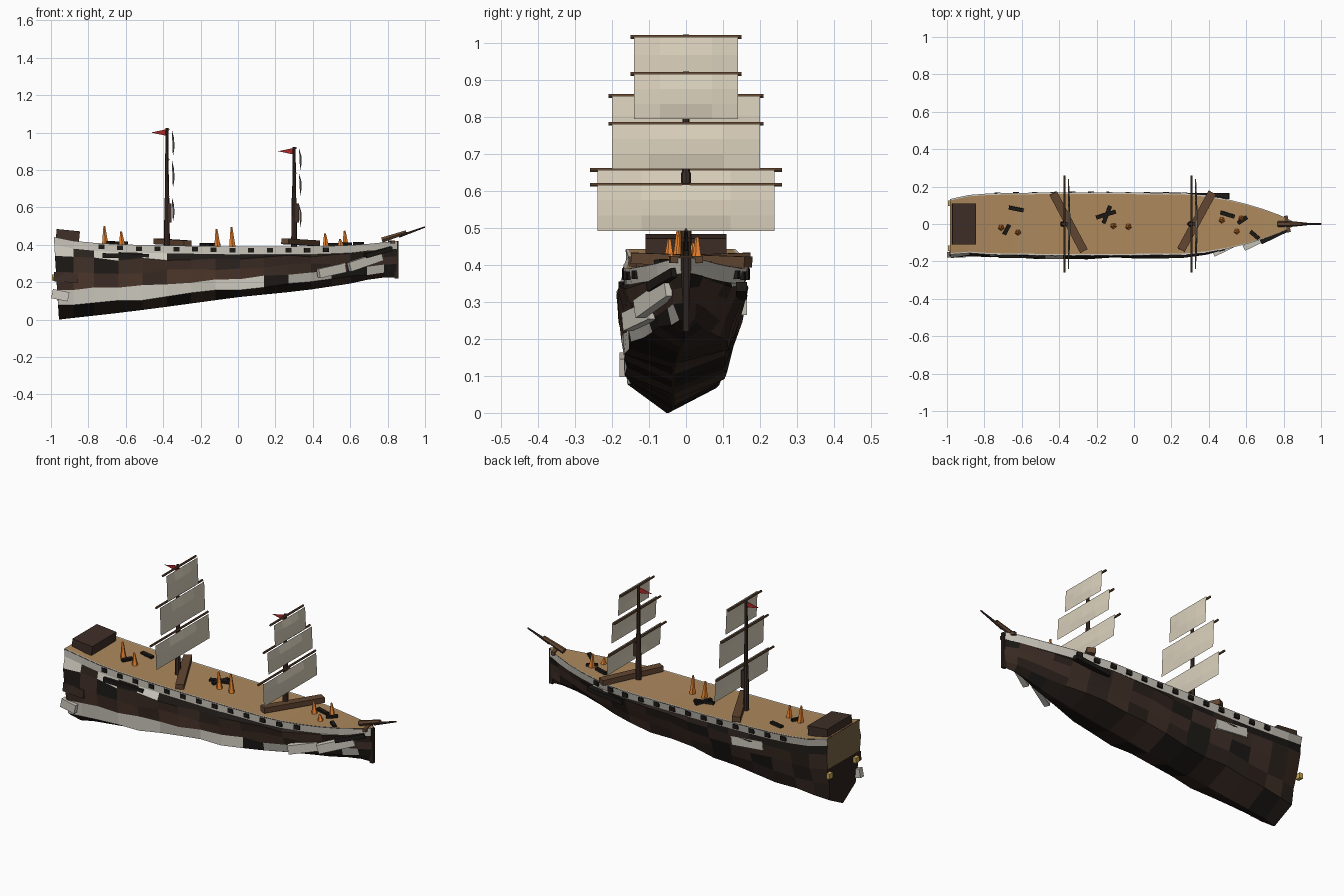
import bpy, bmesh, math, random
from mathutils import Vector

if "Cube" in bpy.data.objects:
    bpy.data.objects.remove(bpy.data.objects["Cube"])

random.seed(4)
COLS = {
    "black": (0.012, 0.01, 0.008), "dark": (0.025, 0.016, 0.012), "brown": (0.05, 0.028, 0.02),
    "rust": (0.085, 0.043, 0.028), "white": (0.62, 0.59, 0.52), "tan": (0.42, 0.25, 0.11),
    "stern": (0.2, 0.13, 0.06), "timber": (0.12, 0.06, 0.03), "sail": (0.7, 0.63, 0.5),
    "red": (0.4, 0.02, 0.02), "flame": (0.9, 0.25, 0.03), "gold": (0.6, 0.4, 0.1)}
MATS = {}
for k, c in COLS.items():
    MATS[k] = bpy.data.materials.new(k)
    MATS[k].diffuse_color = (*c, 1)


def mesh_obj(name, verts, faces, mats, idx=None, fix=True):
    me = bpy.data.meshes.new(name)
    me.from_pydata([tuple(v) for v in verts], [], faces)
    for m in mats:
        me.materials.append(MATS[m])
    for i, p in enumerate(me.polygons):
        p.material_index = idx[i] if idx else 0
    if fix:
        bm = bmesh.new()
        bm.from_mesh(me)
        bmesh.ops.recalc_face_normals(bm, faces=bm.faces)
        bm.to_mesh(me)
        bm.free()
    ob = bpy.data.objects.new(name, me)
    bpy.context.collection.objects.link(ob)
    return ob


def box(name, c, s, mat, rot=(0, 0, 0)):
    v = [(x * s[0] / 2, y * s[1] / 2, z * s[2] / 2) for x in (-1, 1) for y in (-1, 1) for z in (-1, 1)]
    f = [(0, 1, 3, 2), (4, 6, 7, 5), (0, 4, 5, 1), (2, 3, 7, 6), (0, 2, 6, 4), (1, 5, 7, 3)]
    ob = mesh_obj(name, v, f, [mat])
    ob.location, ob.rotation_euler = c, rot
    return ob


def spar(name, a, b, r1, r2, mat, n=6):
    a, b = Vector(a), Vector(b)
    q = (b - a).to_track_quat('Z', 'Y')
    v = [p + q @ Vector((r * math.cos(t), r * math.sin(t), 0)) for p, r in ((a, r1), (b, r2))
         for t in [2 * math.pi * i / n for i in range(n)]]
    f = [(i, (i + 1) % n, n + (i + 1) % n, n + i) for i in range(n)]
    f += [tuple(range(n))[::-1], tuple(range(n, 2 * n))]
    return mesh_obj(name, v, f, [mat])


def interp(table, x):
    for (x0, y0), (x1, y1) in zip(table, table[1:]):
        if x <= x1:
            return y0 + (y1 - y0) * max(0, x - x0) / (x1 - x0)
    return table[-1][1]


# Hull lines along the length
WIDTH = [(-1, .147), (-.75, .165), (-.3, .17), (.3, .165), (.45, .145), (.65, .095), (.8, .04), (.85, .014)]
TOP = [(-1, .445), (-.85, .415), (-.6, .40), (0, .39), (.4, .39), (.65, .40), (.85, .42)]
KEEL = [(-1, 0), (-.96, 0), (-.6, .04), (-.37, .07), (0, .12), (.35, .155), (.65, .2), (.73, .225), (.85, .225)]
XS = [-.985, -.88, -.77, -.64, -.51, -.38, -.25, -.12, .01, .14, .27, .39, .5, .6, .69, .78, .85]
ROWS = [(0, 1), (.11, .97), (.22, 1.04), (.42, .98), (.63, .87), (.84, .8), (1, .02)]


def cy(x):
    return -.015 if x < -.9 else 0


def hull_pt(x, r, side):
    t, w = ROWS[r]
    top, keel = interp(TOP, x), interp(KEEL, x)
    z = top - .042 if r == 1 else top + (keel - top) * t
    bow = 1 - .6 * t * max(0, (x - .2) / .65)
    y = cy(x) + side * interp(WIDTH, x) * w * bow - .035 * t * max(0, min(1, (.85 - x) / .9))
    px = x + (.028 * t if x < -.95 else 0)
    if 1 < r < 6 and x < .8:
        z += random.uniform(-.008, .008)
        y += random.uniform(-.007, .007)
    return (px, y, z)


verts, faces, idx = [], [], []
hm = ["white", "black", "dark", "brown", "rust", "stern"]
nR = len(ROWS)
for x in XS:
    for side in (-1, 1):
        verts += [hull_pt(x, r, side) for r in range(nR)]
for i in range(len(XS) - 1):
    for s in (0, 1):
        for r in range(nR - 1):
            a = (i * 2 + s) * nR + r
            b = a + 2 * nR
            faces.append((a, b, b + 1, a + 1))
            patch = random.random()
            if r == 0:
                c = 0
            elif r == 4 and s == 0:
                c = 0 if patch < .8 else 1
            elif r == 1:
                c = 1 if patch < .7 else (0 if patch > .9 else 2)
            elif r == 3 and s == 0:
                c = 4 if patch < .6 else 3
            else:
                c = random.choice([1, 2, 2, 3] if r > 3 else [2, 3, 3, 1])
            idx.append(c)
    # bottom keel strip
    a, b = i * 2 * nR + nR - 1, (i + 1) * 2 * nR + nR - 1
    faces.append((a, b, b + nR, a + nR))
    idx.append(2)
for e in (0, (len(XS) - 1) * 2 * nR):
    for r in range(nR - 1):
        faces.append((e + r, e + r + 1, e + nR + r + 1, e + nR + r))
        idx.append(5 if e == 0 and r < 3 else 2)
mesh_obj("hull", verts, faces, hm, idx)

# Deck, following the sheer, with a pale rail around it
dv, df, di = [], [], []
for x in XS:
    w, z = interp(WIDTH, x), interp(TOP, x)
    dv += [(x, cy(x) + w * k, z + dz) for k, dz in ((-1, .001), (-.95, .001), (.95, .001), (1, .001))]
for i in range(len(XS) - 1):
    for k in range(3):
        a = i * 4 + k
        df.append((a, a + 4, a + 5, a + 1))
        di.append(0 if k == 1 else 1)
mesh_obj("deck", dv, df, ["tan", "white"], di)

# Gun ports along both sides
for i in range(13):
    x = -.73 + .1 * i
    for s in (-1, 1):
        slope = (interp(WIDTH, x + .02) - interp(WIDTH, x - .02)) / .04
        box("gun_port", (x, s * interp(WIDTH, x) * .987, interp(TOP, x) - .019), (.032, .012, .024),
            "black", (0, 0, s * math.atan(slope)))

# Loose planks and pale patches hanging off the hull
for x, y, z, sx, mat, a in [(-.92, -.16, .225, .13, "brown", .08), (-.95, -.165, .13, .09, "white", .2),
                            (.5, -.125, .262, .16, "white", -.2), (.68, -.085, .31, .2, "white", -.3),
                            (.75, -.06, .36, .16, "black", -.25), (-.6, -.168, .34, .25, "black", .02),
                            (-.5, .15, .3, .2, "white", .1), (.4, .15, .33, .22, "black", -.1)]:
    yaw = (.45 if x > .4 else 0) * (1 if y < 0 else -1)
    box("loose_plank", (x, y, z), (sx, .03, .05 if mat != "black" else .025), mat, (0, a, yaw))

# Stern cabin, lanterns, stem and bowsprit
box("stern_cabin", (-.91, 0, .448), (.125, .22, .06), "brown", (0, .1, 0))
for y in (-.13, .11):
    box("stern_lantern", (-.985, y, .225), (.02, .03, .03), "gold")
box("stem_post", (.848, 0, .32), (.022, .016, .2), "dark")
spar("bowsprit_base", (.77, 0, .425), (.9, 0, .468), .016, .011, "timber")
spar("bowsprit", (.86, 0, .445), (1.0, 0, .495), .009, .004, "brown")
box("bow_crossbeam", (.82, 0, .415), (.02, .09, .018), "timber", (0, 0, .2))


# Sail with a slight belly
def sail(name, x, top, bottom, half):
    n, m = 4, 3
    v = []
    for j in range(m + 1):
        for i in range(n + 1):
            u, t = i / n * 2 - 1, j / m
            v.append((x + .006 * t + .012 * (1 - u * u) * math.sin(math.pi * t), u * half, top + (bottom - top) * t))
    f = [(j * (n + 1) + i, j * (n + 1) + i + 1, (j + 1) * (n + 1) + i + 1, (j + 1) * (n + 1) + i)
         for j in range(m) for i in range(n)]
    mesh_obj(name, v, f, ["sail"])


# Masts with yards, sails and pennants
for name, x, levels in [("main", -.38, [(1.02, .87), (.86, .70), (.66, .52)]),
                        ("fore", .30, [(.92, .795), (.785, .66), (.62, .492)])]:
    top = levels[0][0]
    spar(name + "_lower_mast", (x, 0, .38), (x, 0, .65), .016, .013, "brown", 8)
    spar(name + "_upper_mast", (x, 0, .6), (x, 0, top + .003), .011, .008, "brown", 8)
    box(name + "_mast_cheek", (x + .016, 0, .57), (.018, .022, .1), "brown")
    for (z, low), half, sw in zip(levels, (.15, .21, .26), (.14, .20, .24)):
        spar(name + "_yard", (x + .008, -half, z - .003), (x + .008, half, z - .003), .006, .006, "timber")
        sail(name + "_sail", x + .026, z - .003, low, sw)
    zf = top - .02
    mesh_obj(name + "_pennant", [(x, -.001, zf + .018), (x, -.001, zf - .018), (x - .085, 0, zf),
                                 (x, .001, zf + .018), (x, .001, zf - .018)],
             [(0, 2, 1), (3, 4, 2), (0, 1, 4, 3), (0, 3, 2), (1, 2, 4)], ["red"])

# Fallen timbers across the deck
for c, yaw in [((-.35, .01, .413), -1.083), ((.335, .015, .413), 1.07)]:
    box("fallen_timber", c, (.35, .045, .03), "timber", (0, .03, yaw))

# Charred debris
for x, y, yaw, l in [(-.63, .08, -.2, .08), (-.68, -.03, 1.1, .06), (-.15, .05, .3, .11), (-.145, .05, 1.2, .1),
                     (.5, .05, -.3, .08), (.58, .02, .6, .06), (.645, -.06, -.7, .06)]:
    box("charred_plank", (x, y, interp(TOP, x) + .008), (l, .02, .014), "black", (.1, 0, yaw))

# Flames on the deck
for x, y, h in [(-.71, -.02, .5), (-.62, -.045, .47), (-.11, -.01, .485), (-.03, -.015, .495),
                (.47, .02, .46), (.575, .03, .475), (.55, -.04, .43)]:
    spar("flame", (x, y, interp(TOP, x) - .005), (x - .005, y, h), .018, .005, "flame", 5)

for m in bpy.data.materials:
    if m.users and not m.is_grease_pencil:
        m.use_nodes = True
        m.node_tree.nodes["Principled BSDF"].inputs["Base Color"].default_value = m.diffuse_color
